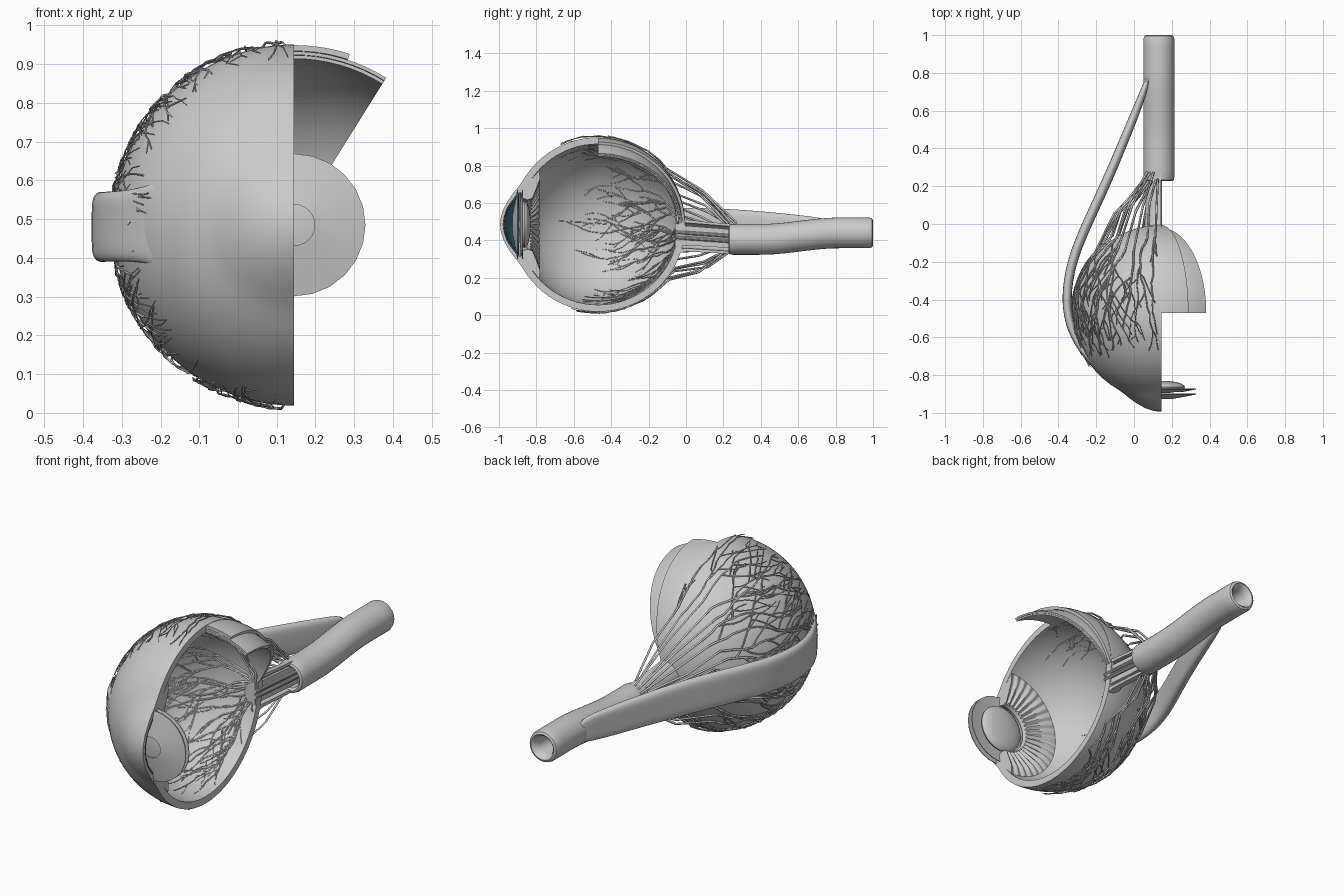
import bpy, bmesh, math, random
from math import sin, cos, pi, radians

if "Cube" in bpy.data.objects:
    bpy.data.objects.remove(bpy.data.objects["Cube"])

random.seed(4)
CX, CY, CZ = 0.145, -0.47, 0.485      # eyeball centre


def finish(bm, name, angle=35, colour=None):
    bmesh.ops.remove_doubles(bm, verts=bm.verts, dist=1e-5)
    bmesh.ops.recalc_face_normals(bm, faces=bm.faces)
    for f in bm.faces:
        f.smooth = True
    for e in bm.edges:
        if len(e.link_faces) == 2 and e.calc_face_angle(0) > radians(angle):
            e.smooth = False
    me = bpy.data.meshes.new(name)
    bm.to_mesh(me)
    bm.free()
    ob = bpy.data.objects.new(name, me)
    bpy.context.collection.objects.link(ob)
    if colour:
        mat = bpy.data.materials.new(name)
        mat.diffuse_color = colour
        mat.use_nodes = True
        mat.node_tree.nodes["Principled BSDF"].inputs["Base Color"].default_value = mat.diffuse_color
        me.materials.append(mat)
    return ob


def lathe(name, prof, a0=180, a1=360, n=48, cx=CX, cz=lambda y: CZ, ripple=None, colour=None):
    """Spin a closed (y, r) profile about the y axis; a = 0 is up, 90 is +x."""
    bm = bmesh.new()
    full = a1 - a0 >= 360
    rings = []
    for i in range(n if full else n + 1):
        a = radians(a0 + (a1 - a0) * i / n)
        ring = []
        for k, (y, r) in enumerate(prof):
            if ripple:
                y, r = ripple(k, a, y, r)
            ring.append(bm.verts.new((cx + r * sin(a), y, cz(y) + r * cos(a))))
        rings.append(ring)
    m = len(prof)
    for i in range(n):
        A, B = rings[i], rings[(i + 1) % len(rings)]
        for k in range(m):
            j = (k + 1) % m
            if prof[k][1] < 1e-6 and prof[j][1] < 1e-6:
                continue
            if prof[k][1] < 1e-6:
                bm.faces.new((A[k], A[j], B[j]))
            elif prof[j][1] < 1e-6:
                bm.faces.new((A[k], A[j], B[k]))
            else:
                bm.faces.new((A[k], A[j], B[j], B[k]))
    if not full:
        bm.faces.new(rings[0])
        bm.faces.new(rings[-1])
    return finish(bm, name, colour=colour)


def arc(R, t0, t1, n):
    """Points of the eyeball's circle, t measured from the back pole."""
    return [(CY + R * cos(radians(t0 + (t1 - t0) * i / n)),
             abs(R * sin(radians(t0 + (t1 - t0) * i / n)))) for i in range(n + 1)]


# Halved outer wall with bulging cornea and ciliary shoulder
outer = arc(0.466, 0, 150, 30) + [(-0.897, 0.2), (-0.922, 0.17), (-0.95, 0.13),
                                  (-0.975, 0.085), (-0.99, 0.04), (-0.994, 0)]
inner_cornea = [(-0.978, 0), (-0.973, 0.04), (-0.958, 0.085), (-0.935, 0.12), (-0.9, 0.165)]
ciliary = [(-0.885, 0.172), (-0.875, 0.14), (-0.85, 0.133), (-0.832, 0.155), (-0.835, 0.2)]
lathe("eyeball_wall", outer + inner_cornea + ciliary + arc(0.43, 150, 0, 30), n=64)

# Blue lining inside the cornea
lathe("cornea_lining", [(y + 0.002, r) for y, r in inner_cornea] +
      [(y + 0.008, r * 0.98) for y, r in reversed(inner_cornea)],
      colour=(0.05, 0.16, 0.25, 1))


# Pleated ring around the lens
def pleat(k, a, y, r):
    if k in (1, 2, 3):
        w = cos(40 * a)
        return y + 0.007 * w, r * (1 + 0.02 * w)
    return y, r


lathe("ciliary_folds", [(-0.85, 0.13), (-0.828, 0.138), (-0.808, 0.185), (-0.787, 0.24),
                        (-0.785, 0.29), (-0.86, 0.2)], n=160, ripple=pleat)

# Lens and iris discs (whole, standing proud of the cut)
lathe("lens", [(-0.863 + 0.033 * cos(t * pi / 14), 0.125 * abs(sin(t * pi / 14)) if t % 14 else 0)
               for t in range(15)], 0, 360, 40)
lathe("iris", [(-0.902, 0.184), (-0.915, 0.12), (-0.927, 0.053), (-0.92, 0.053),
               (-0.908, 0.12), (-0.898, 0.184)], 0, 360, 24)
lathe("lens_support", [(-0.875, 0.184), (-0.888, 0.12), (-0.893, 0), (-0.888, 0),
                       (-0.882, 0.12), (-0.871, 0.184)], 0, 360, 24)

# Peeled wall layers above the cut, each wider than the one outside it
for name, r1, r0, a1 in (("outer_flap", 0.464, 0.449, 18), ("middle_flap", 0.448, 0.439, 32),
                         ("inner_flap", 0.438, 0.429, 32)):
    lathe(name, arc(r1, 1, 90, 24) + arc(r0, 90, 1, 24), 0, a1, 8)


# Optic nerve: rear sleeve, halved sheath, core and vessels in the gap
def sway(y):
    t = min(1, max(0, (y - 0.4) / 0.42))
    return 0.405 + 0.035 * t * t * (3 - 2 * t)


ys = [0.25 + 0.73 * i / 16 for i in range(17)]
lathe("nerve_sleeve", [(0.30, 0), (0.30, 0.052), (0.24, 0.055), (0.227, 0.066), (0.232, 0.078)] +
      [(y, 0.082) for y in ys] + [(0.995, 0.077), (1.0, 0.066), (0.99, 0.055), (0.96, 0.046),
                                  (0.88, 0.044), (0.88, 0)], 0, 360, 32, 0.132, sway)


def neck(y):
    return 0.43 - 0.025 * min(1, max(0, (y + 0.05) / 0.3))


lathe("nerve_sheath", [(-0.045, 0.1), (0.0, 0.086), (0.1, 0.082), (0.28, 0.08),
                       (0.28, 0.066), (0.0, 0.068), (-0.045, 0.075)], n=24, cx=0.142, cz=neck)
lathe("nerve_core", [(-0.058, 0), (-0.058, 0.06), (0.0, 0.052), (0.3, 0.05), (0.3, 0)],
      n=20, cx=0.139, cz=neck)
for name, dz in (("core_artery", 0.014), ("core_vein", -0.014)):
    lathe(name, [(-0.06, 0), (-0.06, 0.01), (0.3, 0.01), (0.3, 0)], 0, 360, 10, 0.14,
          lambda y, d=dz: neck(y) + d)

# Side muscle strap: x, y, z, half height, half thickness along its path
path = [(-0.17, -0.775, 0.485, 0.125, 0.006), (-0.215, -0.742, 0.488, 0.10, 0.012),
        (-0.275, -0.67, 0.483, 0.09, 0.018), (-0.335, -0.56, 0.48, 0.088, 0.022),
        (-0.362, -0.42, 0.48, 0.088, 0.023), (-0.345, -0.25, 0.48, 0.088, 0.024),
        (-0.285, -0.07, 0.483, 0.09, 0.025), (-0.155, 0.20, 0.48, 0.09, 0.025),
        (-0.03, 0.50, 0.465, 0.08, 0.023), (0.035, 0.66, 0.455, 0.072, 0.02),
        (0.08, 0.79, 0.45, 0.06, 0.012)]
bm = bmesh.new()
loops = []
for i, (x, y, z, h, t) in enumerate(path):
    p, q = path[max(i - 1, 0)], path[min(i + 1, len(path) - 1)]
    dx, dy = q[0] - p[0], q[1] - p[1]
    d = math.hypot(dx, dy)
    loops.append([bm.verts.new((x + dy / d * t * u, y - dx / d * t * u, z + h * v))
                  for u, v in ((1, .85), (1.1, .3), (1.1, -.3), (1, -.85), (.3, -1.03), (-.3, -1.03),
                               (-1, -.85), (-1, -.3), (-1, .3), (-1, .85), (-.3, 1.03), (.3, 1.03))])
for A, B in zip(loops, loops[1:]):
    for k in range(12):
        bm.faces.new((A[k], A[k - 1], B[k - 1], B[k]))
bm.faces.new(loops[0])
bm.faces.new(loops[-1])
finish(bm, "side_muscle", 80).modifiers.new("smooth", 'SUBSURF').levels = 2


# Branching blood vessels
def on_ball(t, a, R):
    return (CX + R * sin(t) * sin(a), CY + R * cos(t), CZ + R * sin(t) * cos(a))


def grow(lines, t, a, head, R, rad, t_end, depth, start):
    """Walk over the ball with jitter, sending off side branches."""
    pts = list(start)
    while t < t_end and rad > 0.0016:
        head += random.uniform(-0.3, 0.3) - 0.25 * head
        t += 0.085 * cos(head)
        a += 0.085 * sin(head) / max(sin(t), 0.2)
        if not radians(182) < a < radians(358):
            break
        pts.append((on_ball(t, a, R * random.uniform(0.996, 1.01)), rad))
        rad *= 0.95
        if depth and random.random() < 0.33:
            side = random.choice((-1, 1)) * random.uniform(0.6, 1.0)
            grow(lines, t, a, side, R, rad * 0.8,
                 min(t_end, t + random.uniform(0.3, 0.8)), depth - 1, [pts[-1]])
    if len(pts) > 1:
        lines.append(pts)


def vessels(name, lines):
    cu = bpy.data.curves.new(name + "_path", 'CURVE')
    cu.dimensions = '3D'
    cu.bevel_depth = 1.0
    cu.bevel_resolution = 0
    cu.use_fill_caps = True
    for pts in lines:
        s = cu.splines.new('POLY')
        s.points.add(len(pts) - 1)
        for p, (co, rad) in zip(s.points, pts):
            p.co = (*co, 1)
            p.radius = rad
    tmp = bpy.data.objects.new(name + "_path", cu)
    bpy.context.collection.objects.link(tmp)
    me = bpy.data.meshes.new_from_object(tmp.evaluated_get(bpy.context.evaluated_depsgraph_get()))
    bpy.data.objects.remove(tmp)
    me.name = name
    bpy.context.collection.objects.link(bpy.data.objects.new(name, me))


# Outside: trunks leave the nerve and land on the wall
lines = []
for i in range(20):
    a = radians(187 + 166 * i / 19)
    t = random.uniform(0.55, 1.05)
    y0 = random.uniform(0.2, 0.28)
    root = (0.135 + 0.075 * sin(a), y0, 0.42 + 0.08 * cos(a))
    land = on_ball(t, a, 0.482)
    mid = [(p + q) / 2 + random.uniform(-0.01, 0.01) for p, q in zip(root, land)]
    mid = (mid[0] + 0.025 * sin(a), mid[1] + 0.02, mid[2] + 0.025 * cos(a))
    grow(lines, t, a, 0, 0.474, 0.0055, random.uniform(1.7, 2.2), 2,
         [(root, 0.006), (mid, 0.006), (land, 0.0055)])
vessels("outer_vessels", lines)

# Inside: fan out from the optic disc over the lining
lines = []
for i in range(12):
    a = radians(192 + 156 * i / 11)
    grow(lines, 0.12, a, 0, 0.427, 0.0055, random.uniform(1.5, 2.1), 2,
         [((0.135, -0.05, 0.44), 0.006), (on_ball(0.12, a, 0.427), 0.006)])
vessels("inner_vessels", lines)
